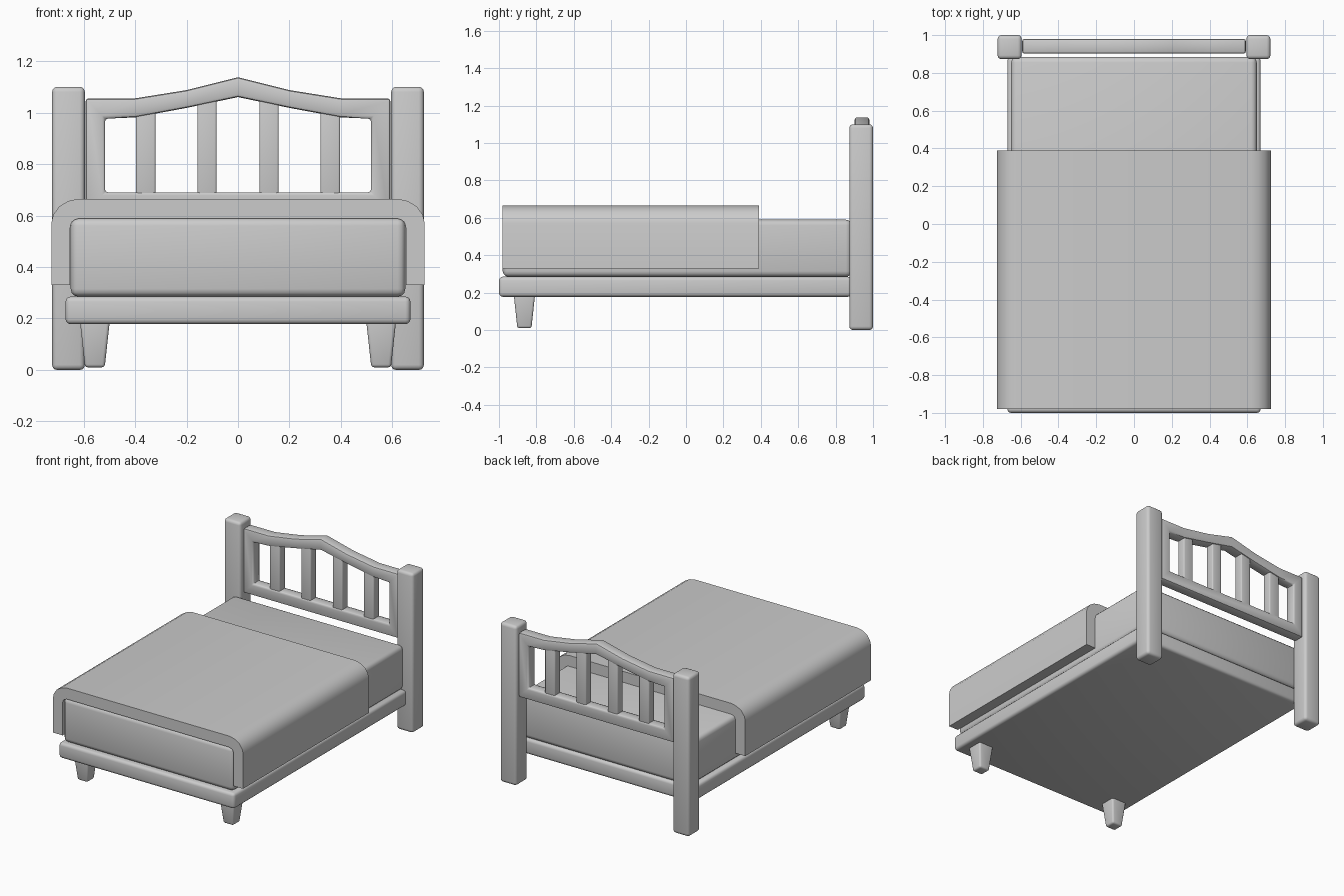
import bpy
import bmesh
import math

cube = bpy.data.objects.get("Cube")
if cube:
    bpy.data.objects.remove(cube, do_unlink=True)

grey = bpy.data.materials.new("plain grey")
grey.use_nodes = True
colour = (0.6, 0.6, 0.6, 1)
grey.diffuse_color = colour
grey.node_tree.nodes["Principled BSDF"].inputs["Base Color"].default_value = colour


def finish(name, bm, bevel=0.0, segments=3):
    """Turn a bmesh into a smooth-shaded object with rounded edges."""
    bmesh.ops.recalc_face_normals(bm, faces=bm.faces)
    mesh = bpy.data.meshes.new(name)
    bm.to_mesh(mesh)
    bm.free()
    mesh.materials.append(grey)
    obj = bpy.data.objects.new(name, mesh)
    bpy.context.collection.objects.link(obj)
    bpy.ops.object.select_all(action='DESELECT')
    bpy.context.view_layer.objects.active = obj
    obj.select_set(True)
    if bevel:
        mod = obj.modifiers.new("rounding", 'BEVEL')
        mod.width = bevel
        mod.segments = segments
        mod.limit_method = 'ANGLE'
        mod.angle_limit = math.radians(40)
        bpy.ops.object.modifier_apply(modifier=mod.name)
    bpy.ops.object.shade_smooth_by_angle(angle=math.radians(40))
    return obj


def box(name, x, y, z, bevel, taper=1.0):
    """Box from (min, max) ranges; taper scales the bottom face."""
    bm = bmesh.new()
    bmesh.ops.create_cube(bm, size=1)
    for v in bm.verts:
        s = taper if v.co.z < 0 else 1
        v.co = [(r[0] + r[1]) / 2 + c * k * (r[1] - r[0])
                for r, c, k in zip((x, y, z), v.co, (s, s, 1))]
    return finish(name, bm, bevel)


def ring(name, outer, inner, y0, y1, closed, bevel=0.0):
    """Band between two matching x-z outlines, given depth along y."""
    bm = bmesh.new()
    rows = [[bm.verts.new((x, y, z)) for x, z in line]
            for line, y in ((outer, y0), (outer, y1), (inner, y1), (inner, y0))]
    n = len(outer)
    for i in range(n if closed else n - 1):
        j = (i + 1) % n
        for a, b in zip(rows, rows[1:] + rows[:1]):
            bm.faces.new((a[i], a[j], b[j], b[i]))
    if not closed:
        for end in (0, -1):
            bm.faces.new([row[end] for row in rows])
    return finish(name, bm, bevel, 2)


def mirrored(half):
    """Left half of an outline, ending on x = 0, extended to the right."""
    return half + [(-x, z) for x, z in reversed(half) if x < 0]


# Bed base and mattress
box("bed_base", (-0.67, 0.67), (-1.0, 0.885), (0.178, 0.285), 0.02)
box("mattress", (-0.65, 0.65), (-0.98, 0.885), (0.285, 0.59), 0.03)

# Blanket draped over the mattress, with rounded shoulders
blanket_out = mirrored([(-0.725, 0.33), (-0.725, 0.57), (-0.718, 0.602),
                        (-0.695, 0.635), (-0.66, 0.656), (-0.62, 0.665), (0, 0.665)])
blanket_in = mirrored([(-0.652, 0.33), (-0.652, 0.55), (-0.65, 0.563),
                       (-0.645, 0.575), (-0.635, 0.583), (-0.62, 0.588), (0, 0.588)])
ring("blanket", blanket_out, blanket_in, -0.98, 0.39, False)

# Headboard frame with an arched top rail
frame_out = mirrored([(-0.592, 0.61), (-0.592, 1.055), (-0.40, 1.055),
                      (-0.20, 1.087), (0, 1.137)])
frame_in = mirrored([(-0.517, 0.69), (-0.517, 0.976), (-0.40, 0.981),
                     (-0.20, 1.018), (0, 1.06)])
ring("headboard_frame", frame_out, frame_in, 0.902, 0.98, True, 0.012)

# Slats, posts and front legs, on both sides
for side, s in (("left", 1), ("right", -1)):
    def span(a, b):
        return tuple(sorted((s * a, s * b)))

    box(f"{side}_inner_slat", span(0.083, 0.158), (0.91, 0.972), (0.66, 1.05), 0.008)
    box(f"{side}_outer_slat", span(0.32, 0.397), (0.91, 0.972), (0.66, 1.01), 0.008)
    box(f"{side}_headboard_post", span(0.595, 0.722), (0.873, 1.0), (0.003, 1.1), 0.02)
    box(f"{side}_front_leg", span(0.497, 0.615), (-0.922, -0.806), (0.01, 0.2), 0.012, 0.65)

# The posts rest on the floor
for obj in bpy.context.collection.objects:
    if obj.name.endswith("headboard_post"):
        for v in obj.data.vertices:
            if v.co.z < 0.2:
                v.co.z -= 0.003
